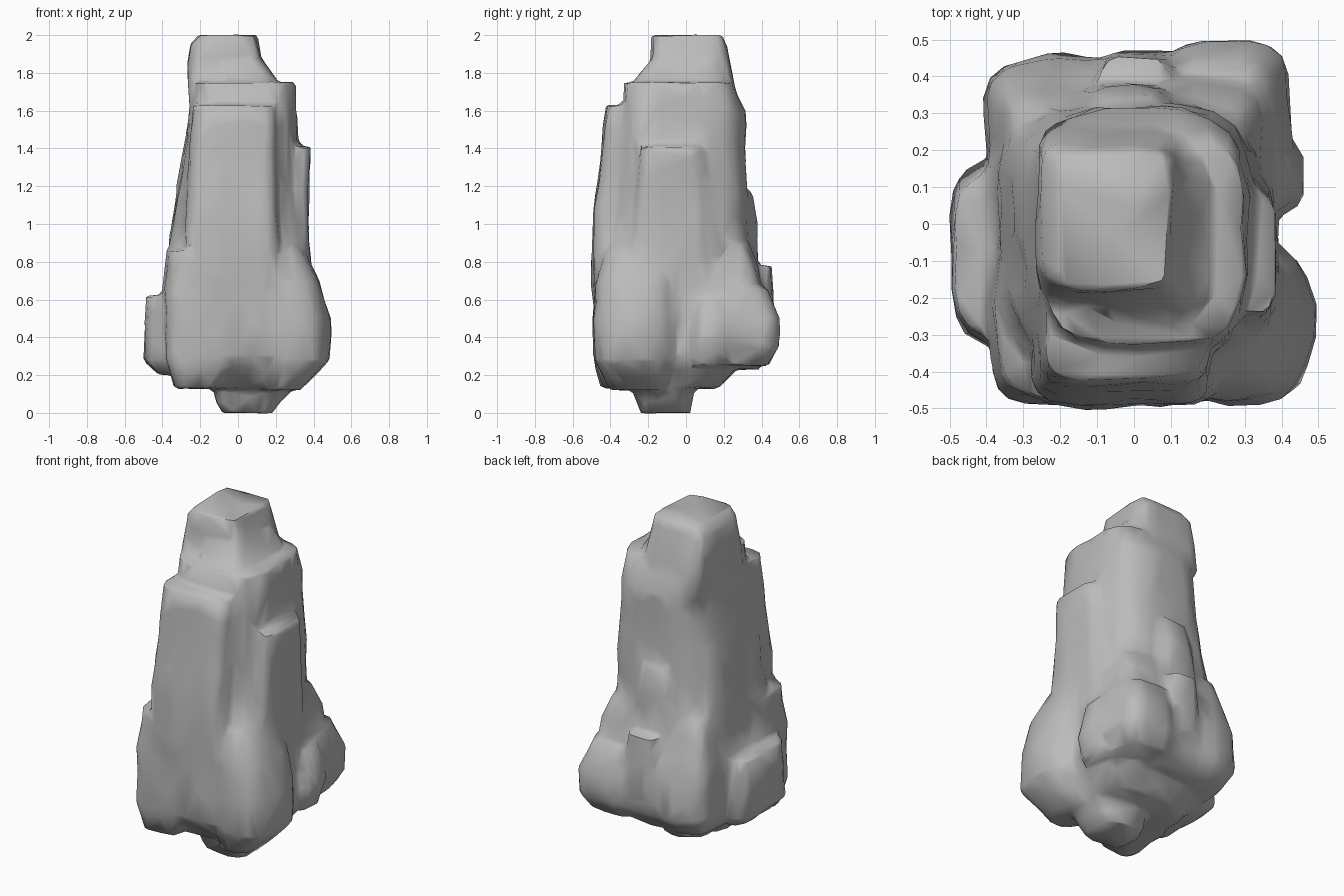
import bpy, bmesh, math
from mathutils import Vector, noise

cube = bpy.data.objects.get("Cube")
if cube:
    bpy.data.objects.remove(cube)

stone = bpy.data.materials.new("grey stone")
stone.use_nodes = True
GREY = (0.5, 0.5, 0.5, 1)
stone.diffuse_color = GREY
stone.node_tree.nodes["Principled BSDF"].inputs["Base Color"].default_value = GREY

SIDES = 20


def rounded(v, power):
    return math.copysign(abs(v) ** (2 / power), v)


def chunk(bm, sections, power=4):
    """Loft a rounded block through (z, x min, x max, y min, y max) sections."""
    rings = []
    for z, x0, x1, y0, y1 in sections:
        ring = []
        for i in range(SIDES):
            a = math.tau * (i + 0.5) / SIDES
            x = (x0 + x1) / 2 + (x1 - x0) / 2 * rounded(math.cos(a), power)
            y = (y0 + y1) / 2 + (y1 - y0) / 2 * rounded(math.sin(a), power)
            ring.append(bm.verts.new((x, y, z)))
        rings.append(ring)
    for low, high in zip(rings, rings[1:]):
        for i in range(SIDES):
            j = (i + 1) % SIDES
            bm.faces.new((low[i], low[j], high[j], high[i]))
    bm.faces.new(rings[0][::-1])
    bm.faces.new(rings[-1])


bm = bmesh.new()
# Main pillar
chunk(bm, [(.13, -.28, .28, -.34, .16), (.3, -.41, .4, -.44, .34),
           (.8, -.37, .36, -.43, .33), (1.2, -.31, .32, -.38, .32),
           (1.6, -.26, .31, -.34, .31), (1.75, -.24, .3, -.33, .25)], 3.6)
# Spire
chunk(bm, [(1.6, -.26, .18, -.25, .29), (1.84, -.27, .13, -.19, .24),
           (1.95, -.26, .11, -.185, .22), (2, -.21, .1, -.18, .195)], 6)
# Step beside the spire
chunk(bm, [(1.5, -.1, .28, -.28, .2), (1.77, -.13, .2, -.27, .2),
           (1.86, -.13, .14, -.2, .18)])
# Front slab
chunk(bm, [(.14, -.28, .24, -.34, 0), (.3, -.35, .25, -.49, 0),
           (.85, -.28, .23, -.495, 0), (1.1, -.27, .22, -.485, 0),
           (1.63, -.24, .2, -.42, 0)], 6)
# Front right boulder
chunk(bm, [(.13, -.33, -.12, -.45, -.1), (.28, -.38, 0, -.485, 0),
           (.65, -.39, 0, -.485, 0), (.86, -.37, 0, -.465, 0)], 5)
# Left shoulder
chunk(bm, [(.5, .1, .39, -.3, .15), (1.1, .1, .37, -.28, .12),
           (1.41, .1, .385, -.24, .08)], 5)
# Right shoulder
chunk(bm, [(.5, -.4, 0, -.2, .28), (.95, -.36, 0, -.18, .28),
           (1.3, -.3, 0, -.15, .25)])
# Front left boulder
chunk(bm, [(.12, .12, .33, -.4, -.1), (.28, .1, .49, -.48, -.05),
           (.5, .1, .49, -.49, -.04), (.7, .1, .43, -.47, -.05),
           (.88, .1, .33, -.42, -.1)], 2.6)
# Right boulder
chunk(bm, [(.2, -.42, 0, -.3, .1), (.28, -.5, 0, -.34, .18),
           (.62, -.49, 0, -.31, .15)], 4)
# Rear left boulders
chunk(bm, [(.25, .07, .37, .05, .43), (.35, .07, .43, 0, .49),
           (.5, .07, .43, 0, .495), (.66, .07, .38, 0, .44)], 3.5)
chunk(bm, [(.25, .2, .43, .02, .22), (.4, .2, .465, .02, .24),
           (.6, .2, .42, .04, .22)], 3)
chunk(bm, [(.5, .05, .38, .05, .44), (.78, .05, .35, .05, .38),
           (.9, .05, .31, .05, .33)], 3.5)
# Rear right block, sloping up into the pillar
chunk(bm, [(.23, -.36, .15, 0, .38), (.33, -.4, .2, 0, .455),
           (.55, -.4, .15, 0, .45), (.67, -.38, .12, 0, .4),
           (.9, -.34, .08, 0, .32)], 5)
# Rear peak
chunk(bm, [(.4, -.12, .14, .1, .47), (.78, -.1, .1, .1, .46)])
# Back rib
chunk(bm, [(.6, -.2, .14, 0, .38), (1, -.16, .1, 0, .38),
           (1.17, -.12, .08, 0, .35)])
# Underside
chunk(bm, [(.14, -.13, .26, -.2, .15), (.23, -.25, .34, -.25, .26),
           (.35, -.35, .4, -.3, .36)], 3)
# Foot
chunk(bm, [(0, -.09, .19, -.24, .02), (.06, -.12, .23, -.26, .03),
           (.11, -.12, .28, -.28, .04), (.25, -.15, .28, -.34, .1)], 3)

bmesh.ops.recalc_face_normals(bm, faces=bm.faces)
mesh = bpy.data.meshes.new("rock")
bm.to_mesh(mesh)
bm.free()
rock = bpy.data.objects.new("rock_pillar", mesh)
bpy.context.collection.objects.link(rock)


def bake():
    """Replace the mesh with its modified result."""
    graph = bpy.context.evaluated_depsgraph_get()
    result = bpy.data.meshes.new_from_object(rock.evaluated_get(graph))
    rock.modifiers.clear()
    rock.data = result


# Fuse the chunks into one skin
fuse = rock.modifiers.new("fuse", "REMESH")
fuse.mode = "VOXEL"
fuse.voxel_size = 0.018
soften = rock.modifiers.new("soften", "SMOOTH")
soften.iterations = 2
bake()

# Weather the skin with vertical grooves and small dents
for v in rock.data.vertices:
    p = v.co
    grooves = noise.noise(Vector((p.x * 7, p.y * 7, p.z * 2)))
    dents = noise.noise(p * 6 + Vector((3, 5, 1)))
    push = v.normal * (grooves * .014 + dents * .01)
    push.z *= 0.3
    v.co = p + push

# Reduce to broad facets
facets = rock.modifiers.new("facets", "DECIMATE")
facets.ratio = 0.04
bake()

rock.data.materials.clear()
rock.data.materials.append(stone)
bpy.ops.object.select_all(action="DESELECT")
rock.select_set(True)
bpy.context.view_layer.objects.active = rock
bpy.ops.object.shade_smooth_by_angle(angle=math.radians(60))
